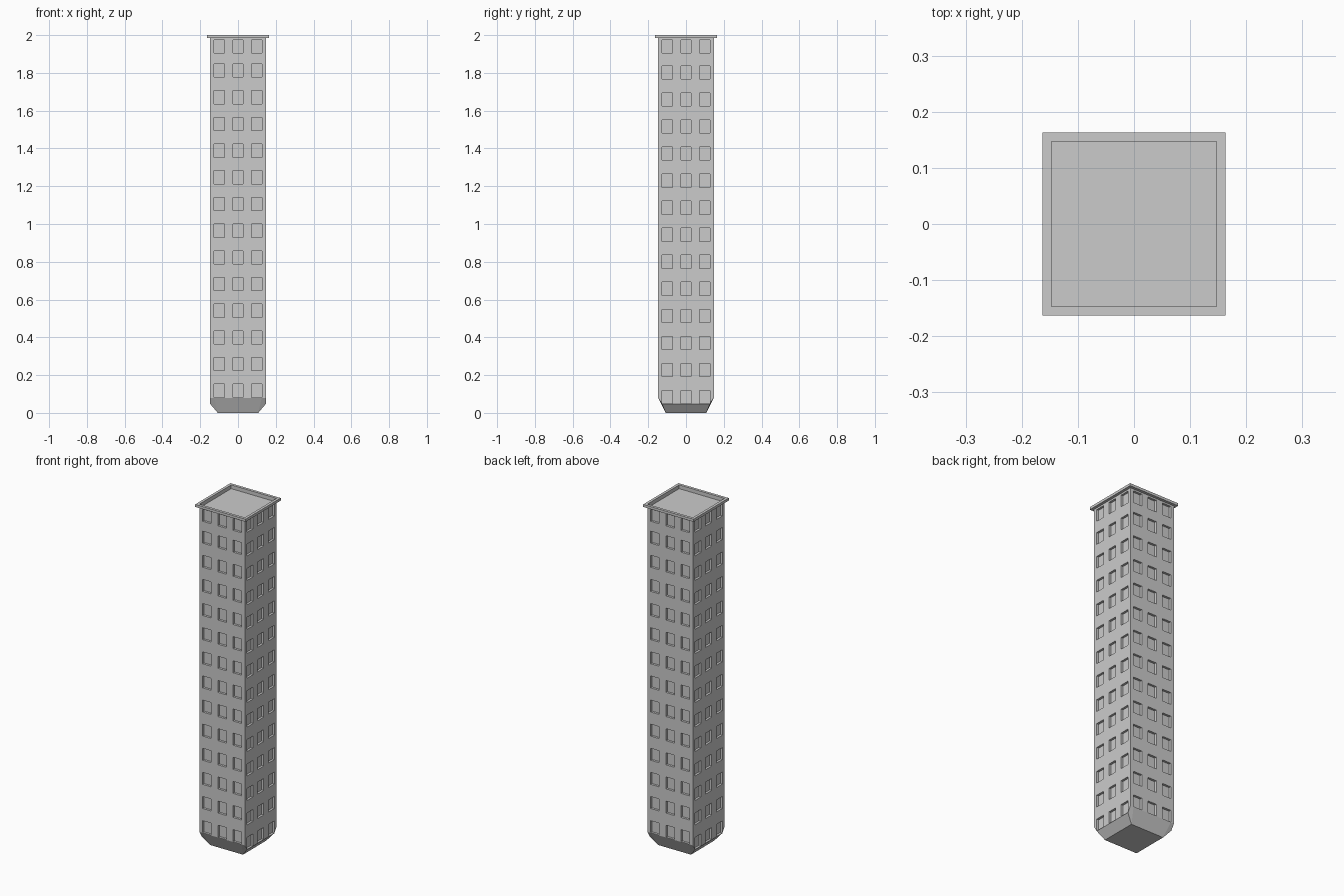
import bpy, bmesh, math
from mathutils import Matrix, Vector

if "Cube" in bpy.data.objects:
    bpy.data.objects.remove(bpy.data.objects["Cube"])

H = 0.147          # half width of the tower
FOOT = 0.107       # half width of the underside
CAP = 0.163        # half width of the roof rim
TOP = 1.985        # underside of the roof rim
DEPTH = 0.013      # window recess
WIN_H = 0.07
COLS = [-H, -0.126, -0.0705, -0.0275, 0.0275, 0.0705, 0.126, H]

grey = bpy.data.materials.new("light_grey")
grey.diffuse_color = (0.6, 0.6, 0.6, 1)
grey.use_nodes = True
grey.node_tree.nodes["Principled BSDF"].inputs["Base Color"].default_value = grey.diffuse_color


def finish(bm, name):
    bmesh.ops.remove_doubles(bm, verts=bm.verts[:], dist=1e-5)
    mesh = bpy.data.meshes.new(name)
    bm.to_mesh(mesh)
    bm.free()
    mesh.materials.append(grey)
    bpy.context.collection.objects.link(bpy.data.objects.new(name, mesh))


def face(bm, points, turn=0):
    # points are given as on the front and turned about z
    rot = Matrix.Rotation(math.radians(turn), 3, 'Z')
    bm.faces.new([bm.verts.new(rot @ Vector(p)) for p in points])


def wall(name, turn, base, first, second_last, corner_lift):
    # grid of wall cells, every window cell pushed inward
    step = (second_last - first) / 12
    sills = [first + i * step for i in range(13)] + [1.905]
    rows = [base] + [z for s in sills for z in (s, s + WIN_H)] + [TOP]
    bm = bmesh.new()
    for r in range(len(rows) - 1):
        for c in range(len(COLS) - 1):
            a, b, z0, z1 = COLS[c], COLS[c + 1], rows[r], rows[r + 1]
            if r % 2 and c % 2:
                outer = [(a, -H, z0), (b, -H, z0), (b, -H, z1), (a, -H, z1)]
                inner = [(x, y + DEPTH, z) for x, y, z in outer]
                face(bm, inner, turn)
                for k in range(4):
                    n = (k + 1) % 4
                    face(bm, [outer[k], outer[n], inner[n], inner[k]], turn)
            else:
                # corner strips of the side walls are cut up at the bottom
                def lift(x, z):
                    return max(z, base + corner_lift) if abs(x) == H else z
                pts = []
                for p in [(a, -H, lift(a, z0)), (b, -H, lift(b, z0)),
                          (b, -H, lift(b, z1)), (a, -H, lift(a, z1))]:
                    if p not in pts:
                        pts.append(p)
                if len(pts) > 2:
                    face(bm, pts, turn)
    finish(bm, name)


# Four walls with recessed windows
wall("front_wall", 0, 0.08, 0.082, 1.777, 0)
wall("back_wall", 180, 0.08, 0.082, 1.777, 0)
wall("right_wall", 90, 0.047, 0.049, 1.767, 0.033)
wall("left_wall", 270, 0.047, 0.049, 1.767, 0.033)

# Tapered base: higher slopes at front and back, lower ones at the sides
bm = bmesh.new()
E = 0.126
for turn, z in ((0, 0.08), (90, 0.047), (180, 0.08), (270, 0.047)):
    face(bm, [(-FOOT, -FOOT, 0), (FOOT, -FOOT, 0), (E, -H, z), (-E, -H, z)], turn)
for turn in (0, 180):
    corner = [(FOOT, -FOOT, 0), (H, -E, 0.047), (H, -H, 0.08), (E, -H, 0.08)]
    face(bm, corner, turn)
    face(bm, [(-x, y, z) for x, y, z in reversed(corner)], turn)
face(bm, [(-FOOT, FOOT, 0), (FOOT, FOOT, 0), (FOOT, -FOOT, 0), (-FOOT, -FOOT, 0)])
finish(bm, "tapered_base")

# Roof: projecting rim around a sunken deck
bm = bmesh.new()
profile = [(H, TOP), (CAP, TOP), (CAP, 2.0), (H, 2.0), (H, 1.978)]
for (r0, z0), (r1, z1) in zip(profile, profile[1:]):
    for turn in (0, 90, 180, 270):
        face(bm, [(-r0, -r0, z0), (r0, -r0, z0), (r1, -r1, z1), (-r1, -r1, z1)], turn)
face(bm, [(-H, -H, 1.978), (H, -H, 1.978), (H, H, 1.978), (-H, H, 1.978)])
finish(bm, "roof_rim_and_deck")
